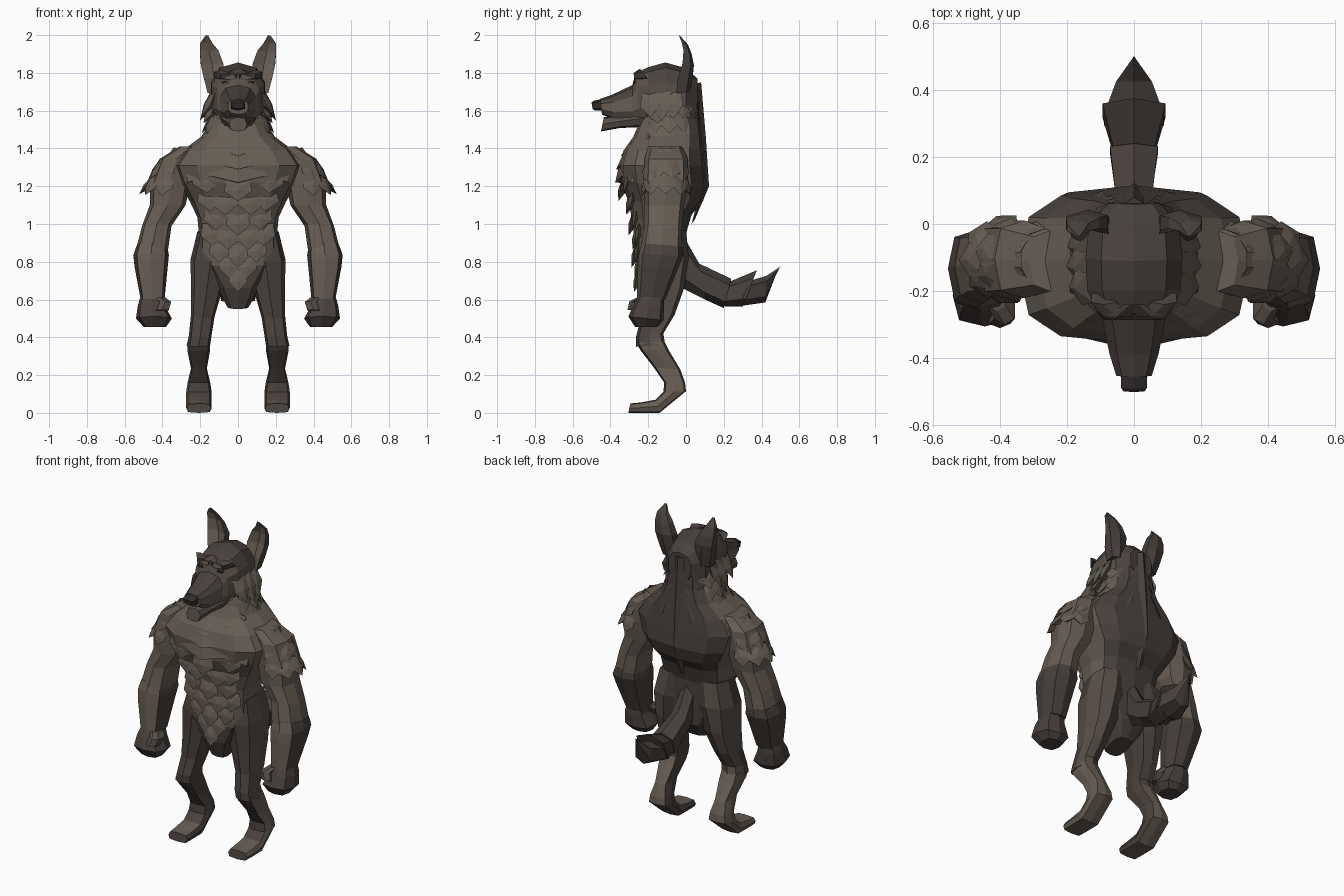
import bpy, bmesh, math
from mathutils import Vector as V

def material(name, rgb):
    m = bpy.data.materials.new(name)
    m.diffuse_color = (*rgb, 1)
    return m

LIGHT, MID, DARK, BLACK = 0, 1, 2, 3
MATS = [material("light fur", (0.135, 0.11, 0.088)), material("brown fur", (0.098, 0.08, 0.067)),
        material("dark fur", (0.066, 0.053, 0.046)), material("nose black", (0.03, 0.026, 0.024))]

def finish(name, bm, rule, mirror):
    bmesh.ops.delete(bm, geom=[v for v in bm.verts if not v.link_faces], context='VERTS')
    bmesh.ops.recalc_face_normals(bm, faces=bm.faces)
    bm.normal_update()
    for f in bm.faces:
        f.material_index = rule(f.normal, f.calc_center_median()) if callable(rule) else rule
    me = bpy.data.meshes.new(name)
    bm.to_mesh(me)
    bm.free()
    for m in MATS:
        me.materials.append(m)
    ob = bpy.data.objects.new(name, me)
    bpy.context.collection.objects.link(ob)
    if mirror:
        md = ob.modifiers.new("mirror", 'MIRROR')
        md.use_mirror_merge = False
    return ob

def loft(name, rings, rule, mirror=False, n=8, p=0.65, dent=0):
    """Rings: first (y, z), opposite (y, z), centre x, half width. Dent pushes the first edge inward."""
    bm = bmesh.new()
    loops = []
    for ya, za, yb, zb, cx, w in rings:
        c, h = V((cx, (ya + yb) / 2, (za + zb) / 2)), V((0, (ya - yb) / 2, (za - zb) / 2))
        loop = []
        for i in range(n):
            t = 2 * math.pi * i / n
            co, si = [math.copysign(abs(k) ** p, k) if abs(k) > 1e-6 else 0 for k in (math.cos(t), math.sin(t))]
            if i == 0:
                co -= dent
            loop.append(bm.verts.new(c + h * co + V((w * si, 0, 0))))
        loops.append(loop)
    for a, b in zip(loops, loops[1:]):
        for i in range(n):
            j = (i + 1) % n
            bm.faces.new((a[i], a[j], b[j], b[i]))
    bm.faces.new(loops[0])
    bm.faces.new(loops[-1][::-1])
    return finish(name, bm, rule, mirror)

def hull(bm, pts):
    bmesh.ops.convex_hull(bm, input=[bm.verts.new(q) for q in pts])

def tuft(bm, pos, direction, out, w, l, t):
    """One pointed lock of fur lying on a surface."""
    p, d, o = V(pos), V(direction).normalized(), V(out).normalized()
    s = d.cross(o).normalized()
    hull(bm, [p + s * w * .8, p - s * w * .8, p + d * l * .55 + s * w + o * t * .5,
              p + d * l * .55 - s * w + o * t * .5, p + d * l + o * t,
              p + d * l * .5 + o * t * 1.1, p + d * l * .5 - o * .03])

# torso and neck
loft("torso", [(-.21, .55, -.06, .59, 0, .06), (-.25, .66, 0, .68, 0, .12), (-.26, .78, 0, .80, 0, .215),
               (-.27, .90, 0, .95, 0, .205), (-.285, 1.02, .03, 1.05, 0, .215), (-.305, 1.12, .09, 1.12, 0, .255),
               (-.345, 1.22, .115, 1.20, 0, .31), (-.355, 1.31, .105, 1.31, 0, .345), (-.33, 1.39, .095, 1.40, 0, .285),
               (-.28, 1.46, .085, 1.48, 0, .185), (-.25, 1.53, .075, 1.56, 0, .14), (-.22, 1.62, .07, 1.66, 0, .13)],
     lambda n, c: DARK if n.y > .3 or c.z < .8 else LIGHT, n=12, p=.66)

# spine ridge
loft("spine_ridge", [(.03, 1.0, .045, 1.02, 0, .02), (.08, 1.2, .122, 1.2, 0, .03), (.06, 1.45, .105, 1.46, 0, .03),
                     (.04, 1.74, .08, 1.75, 0, .03)], DARK, n=4, p=1)

# broad overlapping chest bands, each a bent strip dipping at the centre
bm = bmesh.new()
for z, yt, yb, ends in [(1.47, -.27, -.345, .19), (1.40, -.32, -.37, .25), (1.33, -.35, -.375, .27)]:
    path = [(0, 0, 0), (ends * .55, .035, .035), (ends, .08, .0)]
    for (x0, y0, z0), (x1, y1, z1) in zip(path, path[1:]):
        hull(bm, [(x, y, zz) for x, dy, dz in ((x0, y0, z0), (x1, y1, z1))
                  for y, zz in ((yt + dy, z + dz), (yb + dy, z - .11 + dz), (yb + .06 + dy, z - .115 + dz))])
finish("chest_bands", bm, LIGHT, True)

# belly fur in overlapping rows
bm = bmesh.new()
for z, yf, w, l, xs in [(1.24, -.34, .075, .12, (-.17, 0, .17)),
                        (1.15, -.31, .07, .12, (-.15, -.07, .07, .15)), (1.06, -.285, .065, .12, (-.12, 0, .12)),
                        (.97, -.275, .06, .12, (-.14, -.055, .055, .14)), (.89, -.27, .055, .12, (-.1, 0, .1)),
                        (.82, -.262, .05, .12, (-.05, .05)), (.76, -.258, .05, .12, (0,))]:
    for x in xs:
        tuft(bm, (x, yf + .17 * abs(x), z + .25 * abs(x)), (-.35 * x, 0, -1), (x * .6, -1, 0), w, l, .018)
finish("belly_fur", bm, LIGHT, False)

# neck mane
bm = bmesh.new()
for z, rx, ry, l in [(1.68, .12, .135, .13), (1.60, .13, .145, .13), (1.53, .15, .155, .13), (1.465, .19, .17, .14)]:
    for a in range(35, 150, 27):
        s, c = math.sin(math.radians(a)), math.cos(math.radians(a))
        tuft(bm, (rx * s, -.085 - ry * c, z), (s * .4, -c * .15, -1), (s, -c, .1), .055, l, .014)
finish("neck_mane", bm, lambda n, c: DARK if c.y > .02 else LIGHT, True)

# head
loft("head", [(.06, 1.77, .065, 1.60, 0, .08), (0, 1.825, 0, 1.52, 0, .14), (-.11, 1.855, -.08, 1.50, 0, .15),
              (-.20, 1.83, -.19, 1.52, 0, .145), (-.265, 1.80, -.25, 1.53, 0, .115), (-.285, 1.735, -.28, 1.535, 0, .098),
              (-.39, 1.685, -.38, 1.55, 0, .076), (-.455, 1.662, -.445, 1.58, 0, .055)],
     lambda n, c: DARK if n.z > .45 or c.y > 0 else (LIGHT if c.z < 1.66 else MID), n=10, p=.8)
loft("nose", [(-.43, 1.665, -.43, 1.60, 0, .042), (-.49, 1.652, -.48, 1.60, 0, .042), (-.5, 1.642, -.495, 1.61, 0, .034)],
     BLACK, n=6)
loft("lower_jaw", [(-.20, 1.61, -.20, 1.515, 0, .10), (-.35, 1.58, -.35, 1.508, 0, .065), (-.435, 1.565, -.45, 1.49, 0, .048)], MID)

# brows, eyes and cheek fur
loft("brow", [(-.24, 1.825, -.24, 1.765, .01, .02), (-.277, 1.80, -.275, 1.762, .05, .045),
              (-.24, 1.815, -.2, 1.765, .09, .04)], DARK, True, n=6)
loft("eye", [(-.25, 1.760, -.25, 1.742, .07, .022), (-.281, 1.755, -.281, 1.743, .065, .017)], BLACK, True, n=6)
bm = bmesh.new()
for y, z, l in [(-.19, 1.70, .14), (-.13, 1.71, .17), (-.07, 1.71, .16), (-.15, 1.63, .10)]:
    tuft(bm, (.13, y, z), (.27, .05, -1), (1, -.2, 0), .055, l, .028)
finish("cheek_fur", bm, LIGHT, True)

# cupped ears
loft("ear", [(-.07, 1.69, .02, 1.70, .12, .045), (-.065, 1.77, .035, 1.77, .127, .06), (-.035, 1.85, .042, 1.84, .137, .067),
             (-.025, 1.925, .03, 1.90, .153, .055), (-.03, 1.96, .01, 1.95, .168, .036), (-.04, 2.0, -.03, 1.995, .165, .007)],
     lambda n, c: LIGHT if n.y < -.3 else DARK, True, n=6, p=.8, dent=1)

# arms
loft("upper_arm", [(-.20, 1.41, -.02, 1.41, .25, .06), (-.22, 1.345, .01, 1.345, .325, .09),
                   (-.225, 1.22, .01, 1.22, .36, .105), (-.22, 1.1, -.01, 1.1, .372, .095),
                   (-.22, 1.0, -.02, .98, .43, .078), (-.24, .87, -.02, .86, .455, .085)], LIGHT, True)
loft("forearm", [(-.235, .90, -.02, .88, .455, .08), (-.25, .84, -.015, .83, .46, .094), (-.255, .78, -.04, .77, .46, .088),
                 (-.26, .60, -.11, .60, .452, .063)],
     lambda n, c: LIGHT if n.y < -.6 else DARK, True)
loft("hand", [(-.25, .62, -.12, .62, .455, .06), (-.28, .57, -.115, .57, .46, .07), (-.305, .51, -.12, .49, .445, .095),
              (-.27, .456, -.15, .456, .44, .06)], DARK, True)
loft("thumb", [(-.26, .61, -.17, .61, .41, .03), (-.30, .59, -.2, .58, .385, .033), (-.31, .545, -.24, .54, .40, .035)],
     MID, True, n=6)

# shoulder fur
bm = bmesh.new()
for k, (z, cx, r) in enumerate([(1.40, .25, .085), (1.335, .32, .09), (1.255, .36, .094)]):
    for a in range(-75 + 15 * (k % 2), 80, 37):
        s, c = math.sin(math.radians(a)), math.cos(math.radians(a))
        tuft(bm, (cx + r * c, -.105 + 1.08 * r * s, z), (c * .5, s * .15, -1), (c, s, .4), .052, .115, .018)
finish("shoulder_fur", bm, LIGHT, True)

# legs
loft("thigh", [(-.22, .95, 0, .97, .12, .095), (-.245, .80, .015, .82, .145, .107), (-.24, .65, -.01, .66, .165, .083),
               (-.24, .50, -.06, .52, .187, .063), (-.265, .40, -.12, .42, .20, .06), (-.265, .35, -.11, .36, .21, .062)],
     lambda n, c: MID if n.y > -.2 and n.x > .2 else DARK, True)
loft("shin_and_foot", [(-.262, .37, -.115, .38, .208, .06), (-.24, .33, -.09, .33, .208, .06),
                       (-.17, .24, -.03, .23, .207, .042), (-.115, .16, -.005, .16, .207, .06),
                       (-.12, .11, 0, .115, .207, .067), (-.16, .07, -.14, 0, .207, .068),
                       (-.24, .055, -.24, 0, .207, .068), (-.295, .05, -.305, 0, .207, .065)],
     lambda n, c: DARK if n.y < -.4 or n.x < -.5 else LIGHT, True, p=.5)

# tail in overlapping tufts
loft("tail_root", [(-.02, .66, -.01, .93, 0, .05), (.10, .60, .07, .79, 0, .06), (.20, .555, .24, .71, 0, .08)], DARK, n=6, p=.8)
loft("tail_middle", [(.19, .565, .22, .69, 0, .065), (.30, .562, .375, .755, 0, .105)], DARK, n=6, p=.8)
loft("tail_tip", [(.28, .565, .34, .70, 0, .10), (.42, .585, .425, .725, 0, .06), (.475, .735, .50, .775, 0, .004)], DARK, n=6, p=.8)
